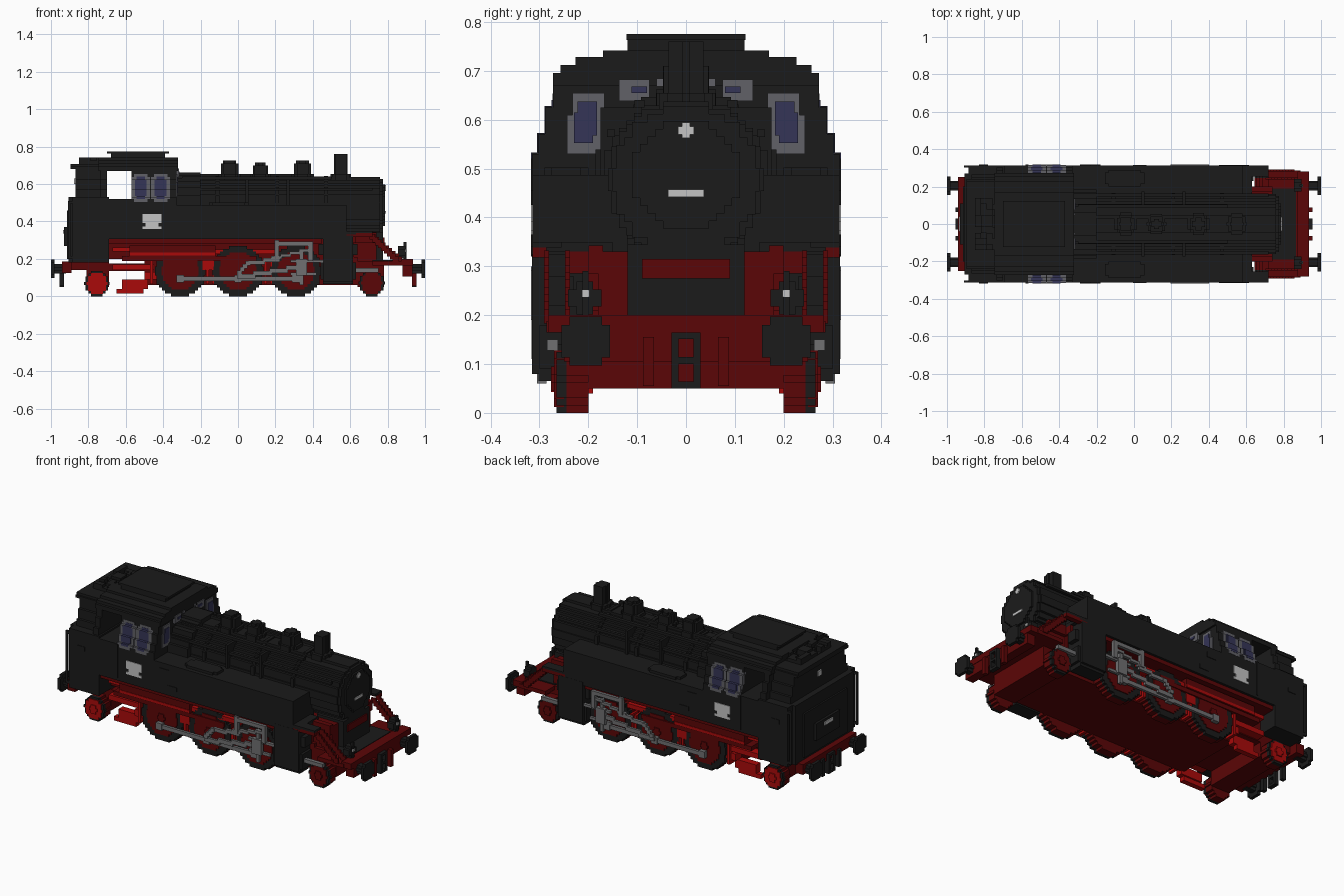
import bpy, bmesh, math, random

if "Cube" in bpy.data.objects:
    bpy.data.objects.remove(bpy.data.objects["Cube"])

STEP = 0.0155  # size of one block
WIDE = 0.314   # half width of cab and tanks
random.seed(4)


def material(name, r, g, b):
    m = bpy.data.materials.new(name)
    m.diffuse_color = (r, g, b, 1)
    m.use_nodes = True
    bsdf = m.node_tree.nodes["Principled BSDF"]
    bsdf.inputs["Base Color"].default_value = (r, g, b, 1)
    bsdf.inputs["Roughness"].default_value = 0.8
    return m


BLACK = material("black paint", 0.0108, 0.0108, 0.0108)
RED = material("bright red", 0.40, 0.003, 0.003)
DARK_RED = material("dark red", 0.105, 0.0018, 0.002)
STEEL = material("steel grey", 0.16, 0.16, 0.165)
FRAME = material("window frame grey", 0.12, 0.12, 0.135)
GLASS = material("blue glass", 0.035, 0.035, 0.095)
WHITE = material("pale plate", 0.55, 0.55, 0.55)


def finish(name, bm, mat, mirror):
    bmesh.ops.recalc_face_normals(bm, faces=bm.faces)
    me = bpy.data.meshes.new(name)
    bm.to_mesh(me)
    bm.free()
    me.materials.append(mat)
    ob = bpy.data.objects.new(name, me)
    bpy.context.collection.objects.link(ob)
    if mirror:
        mod = ob.modifiers.new("both sides", "MIRROR")
        mod.use_axis = (False, True, False)
        mod.use_mirror_merge = False


def boxes(name, mat, *items, mirror=False):
    """Each item is x0, x1, y0, y1, z0, z1."""
    bm = bmesh.new()
    for x0, x1, y0, y1, z0, z1 in items:
        for v in bmesh.ops.create_cube(bm, size=1)["verts"]:
            v.co = (x1 if v.co.x > 0 else x0, y1 if v.co.y > 0 else y0, z1 if v.co.z > 0 else z0)
    finish(name, bm, mat, mirror)


def stack(name, mat, rows, axis, a, b, centre=(0, 0), mirror=False):
    """Extrude a stepped outline; rows are (half width, low, high)."""
    right = [p for h, lo, hi in rows for p in ((h, lo), (h, hi))]
    outline = right + [(-u, v) for u, v in reversed(right)]
    bm = bmesh.new()
    place = {"X": lambda u, v, t: (t, u, v), "Y": lambda u, v, t: (u, t, v), "Z": lambda u, v, t: (u, v, t)}[axis]
    face = bm.faces.new([bm.verts.new(place(u + centre[0], v + centre[1], a)) for u, v in outline])
    new = bmesh.ops.extrude_face_region(bm, geom=[face])["geom"]
    bmesh.ops.translate(bm, vec=place(0, 0, b - a), verts=[g for g in new if isinstance(g, bmesh.types.BMVert)])
    finish(name, bm, mat, mirror)


def disc(name, mat, r, axis, a, b, centre, mirror=False):
    """Round part cut into block-sized steps."""
    n = max(3, round(2 * r / STEP))
    s = 2 * r / n
    rows = []
    for i in range(n):
        v = -r + (i + 0.5) * s
        h = min(r, max(1, round(math.sqrt(max(0, r * r - v * v)) / s + 0.1)) * s)
        if rows and abs(rows[-1][0] - h) < 1e-6:
            rows[-1] = (h, rows[-1][1], v + s / 2)
        else:
            rows.append((h, v - s / 2, v + s / 2))
    stack(name, mat, rows, axis, a, b, centre, mirror)


def stair(p, q, y0, y1, t):
    """Boxes stepping from p to q in the x-z plane."""
    n = max(1, math.ceil(min(abs(q[0] - p[0]), abs(q[1] - p[1])) / STEP))
    out = []
    for i in range(n):
        z = p[1] + (q[1] - p[1]) * (i + 0.5) / n
        xa, xb = (p[0] + (q[0] - p[0]) * k / n for k in (i, i + 1))
        hz = max(t / 2, abs(q[1] - p[1]) / n / 2)
        out.append((min(xa, xb) - t / 4, max(xa, xb) + t / 4, y0, y1, z - hz, z + hz))
    return out


# Cab, bunker and roof
CAB = [(WIDE, 0.485, 0.53), (0.302, 0.53, 0.57), (0.287, 0.57, 0.625), (0.272, 0.625, 0.68)]
ROOF = [(0.272, 0.67, 0.695), (0.257, 0.695, 0.712), (0.226, 0.712, 0.728), (0.17, 0.728, 0.742)]
boxes("bunker_body", BLACK, (-0.885, -0.69, -WIDE, WIDE, 0.18, 0.53), (-0.905, -0.88, -0.27, 0.27, 0.18, 0.53))
boxes("cab_lower_body", BLACK, (-0.69, -0.33, -WIDE, WIDE, 0.305, 0.52))
stack("cab_front_section", BLACK, CAB, "X", -0.57, -0.33)
stack("cab_rear_pillar", BLACK, CAB[1:], "X", -0.735, -0.70)
stack("bunker_upper_section", BLACK, [(h - 0.037, lo, hi) for h, lo, hi in CAB[1:]], "X", -0.87, -0.73)
stack("cab_roof", BLACK, ROOF, "X", -0.745, -0.32)
stack("bunker_rim", BLACK, [(0.24, 0.68, 0.694), (0.23, 0.694, 0.708)], "X", -0.895, -0.745)
boxes("roof_hatch", BLACK, (-0.68, -0.39, -0.12, 0.12, 0.74, 0.765), (-0.70, -0.37, -0.122, 0.122, 0.763, 0.775))
boxes("coal_heap", BLACK, *[(x, x + 0.031, y, y + 0.031, 0.69, 0.742 - random.choice((0, 1, 2)) * STEP)
                            for x in (-0.85, -0.819, -0.788, -0.757) for y in [-0.14 + 0.031 * k for k in range(9)]])
boxes("bunker_rear_panel", BLACK, (-0.915, -0.9, -0.2, 0.2, 0.2, 0.46), (-0.93, -0.9, -0.11, 0.11, 0.27, 0.37))
boxes("bunker_hand_rails", BLACK, (-0.908, -0.896, 0.302, WIDE, 0.2, 0.51), (-0.908, -0.88, 0.302, WIDE, 0.2, 0.215),
      (-0.908, -0.88, 0.302, WIDE, 0.495, 0.51), mirror=True)
boxes("cab_steps", BLACK, (-0.83, -0.78, 0.31, 0.3175, 0.42, 0.445), (-0.29, -0.23, 0.31, 0.3175, 0.425, 0.455),
      (-0.58, -0.565, 0.31, 0.3175, 0.32, 0.52), (-0.24, -0.18, 0.31, 0.3175, 0.34, 0.365), mirror=True)
boxes("rear_lamp", WHITE, (-0.878, -0.866, -0.015, 0.015, 0.6, 0.63))
boxes("rear_plate", WHITE, (-0.936, -0.93, -0.04, 0.04, 0.335, 0.355))
boxes("side_number_plate", WHITE, (-0.51, -0.41, 0.31, 0.3175, 0.392, 0.44),
      (-0.495, -0.425, 0.31, 0.3175, 0.374, 0.392), (-0.51, -0.41, 0.31, 0.3175, 0.36, 0.374), mirror=True)


# Side windows follow the stepped cab wall
def window(name, mat, cx, half, z0, z1, out):
    rows = [(h, max(lo, z0), min(hi, z1)) for h, lo, hi in CAB]
    boxes(name, mat, *[(cx - half, cx + half, h - 0.018, h + out, lo, hi + out) for h, lo, hi in rows if hi > lo],
          mirror=True)


for i, cx in enumerate((-0.52, -0.414)):
    window(f"side_window_frame_{i}", FRAME, cx, 0.036, 0.503, 0.652, 0.0015)
    window(f"side_window_frame_wide_{i}", FRAME, cx, 0.05, 0.52, 0.637, 0.001)
    window(f"side_window_glass_{i}", GLASS, cx, 0.022, 0.52, 0.637, 0.003)
    window(f"side_window_glass_wide_{i}", GLASS, cx, 0.032, 0.537, 0.62, 0.0025)

# Cab front windows
boxes("front_window_frame", FRAME, (-0.331, -0.324, 0.167, 0.232, 0.545, 0.655),
      (-0.331, -0.324, 0.175, 0.243, 0.53, 0.61), mirror=True)
boxes("front_window_glass", GLASS, (-0.331, -0.320, 0.182, 0.222, 0.568, 0.637),
      (-0.331, -0.320, 0.19, 0.229, 0.552, 0.615), mirror=True)
boxes("upper_window_frame", FRAME, (-0.331, -0.316, 0.075, 0.137, 0.638, 0.682),
      (-0.331, -0.316, 0.045, 0.06, 0.668, 0.684), mirror=True)
boxes("upper_window_glass", GLASS, (-0.331, -0.312, 0.08, 0.112, 0.655, 0.668), mirror=True)

# Side tanks with filler hatches
boxes("side_tank", BLACK, (-0.34, 0.58, 0.12, WIDE, 0.305, 0.487), mirror=True)
stack("tank_hatch", BLACK, [(0.085, -0.045, -0.03), (0.105, -0.03, 0.03), (0.085, 0.03, 0.045)],
      "Z", 0.48, 0.502, (-0.05, 0.245), mirror=True)

# Boiler and smokebox
disc("boiler", BLACK, 0.16, "X", -0.34, 0.76, (0, 0.477))
disc("firebox_shoulder", BLACK, 0.185, "X", -0.34, -0.2, (0, 0.477))
for i, x in enumerate((-0.12, 0.2, 0.46)):
    disc(f"boiler_band_{i}", BLACK, 0.167, "X", x, x + 0.02, (0, 0.477))
disc("smokebox_ring", BLACK, 0.15, "X", 0.75, 0.775, (0, 0.477))
disc("smokebox_door", BLACK, 0.11, "X", 0.77, 0.787, (0, 0.487))
boxes("top_lamp", WHITE, (0.78, 0.792, -0.016, 0.016, 0.57, 0.586), (0.78, 0.792, -0.008, 0.008, 0.562, 0.594))
boxes("door_plate", WHITE, (0.78, 0.792, -0.037, 0.037, 0.442, 0.457))
boxes("boiler_pipes", BLACK, (-0.33, 0.72, 0.145, 0.162, 0.565, 0.58), (-0.3, 0.5, 0.085, 0.105, 0.625, 0.64),
      (0.04, 0.055, 0.08, 0.175, 0.48, 0.625), (0.26, 0.275, 0.08, 0.175, 0.48, 0.625), mirror=True)
boxes("top_pipe", BLACK, (-0.33, 0.3, 0.03, 0.045, 0.64, 0.655))

# Domes and chimney
for name, x, r, top in (("steam_dome", -0.045, 0.047, 0.725), ("valve_dome", 0.12, 0.04, 0.715),
                        ("sand_dome", 0.345, 0.046, 0.725)):
    disc(name, BLACK, r, "Z", 0.6, top - 0.015, (x, 0))
    disc(name + "_cap", BLACK, r - 0.012, "Z", 0.7, top, (x, 0))
    disc(name + "_base", BLACK, r + 0.014, "Z", 0.6, 0.655, (x, 0))
disc("chimney", BLACK, 0.036, "Z", 0.6, 0.76, (0.55, 0))
disc("chimney_base", BLACK, 0.055, "Z", 0.6, 0.655, (0.55, 0))

# Red underframe
boxes("main_frame", DARK_RED, (-0.69, 0.62, -0.2, 0.2, 0.2, 0.31), (-0.5, 0.64, -0.2, 0.2, 0.06, 0.21),
      (0.6, 0.74, -0.18, 0.18, 0.18, 0.33))
boxes("truck_frames", DARK_RED, (-0.81, -0.69, -0.2, 0.2, 0.05, 0.19), (0.64, 0.78, -0.2, 0.2, 0.05, 0.18),
      (-0.69, -0.49, -0.2, 0.2, 0.135, 0.175), (-0.9, -0.8, -0.2, 0.2, 0.14, 0.185))
boxes("air_tank", DARK_RED, (-0.58, -0.12, 0.19, 0.28, 0.215, 0.272), mirror=True)
boxes("frame_boxes", RED, (-0.58, -0.12, 0.19, 0.283, 0.218, 0.235), (-0.67, -0.5, 0.19, 0.25, 0.24, 0.262),
      (-0.67, -0.45, 0.19, 0.25, 0.14, 0.17), (-0.5, -0.43, 0.19, 0.25, 0.09, 0.13),
      (-0.19, -0.13, 0.19, 0.268, 0.14, 0.2), (-0.12, 0.2, 0.19, 0.265, 0.225, 0.25), mirror=True)
boxes("frame_ledge", DARK_RED, (-0.69, 0.45, 0.19, 0.3, 0.282, 0.305), (-0.62, 0.1, 0.19, 0.275, 0.19, 0.215), mirror=True)
boxes("ash_pan_steps", RED, (-0.65, -0.505, 0.2, 0.23, 0.015, 0.04), (-0.62, -0.48, 0.19, 0.23, 0.04, 0.09), mirror=True)
boxes("spring_hangers", RED, *[(x, x + 0.016, 0.2, 0.264, 0.065, 0.19) for x in (-0.47, -0.17, -0.14, 0.14, 0.17)],
      mirror=True)

# Wheels: dark flange, black tyre, red centre
for name, x, r in (("rear_truck_wheel", -0.755, 0.068), ("driver_rear", -0.31, 0.135), ("driver_middle", 0.0, 0.135),
                   ("driver_front", 0.31, 0.135), ("front_truck_wheel", 0.715, 0.07)):
    small = r < 0.1
    disc(name + "_flange", DARK_RED, r, "Y", 0.2, 0.245, (x, r), True)
    disc(name + "_tyre", BLACK, r, "Y", 0.245, 0.265, (x, r), True)
    disc(name + "_centre", RED if x < -0.5 else DARK_RED, r - (0.012 if small else 0.035), "Y", 0.25, 0.27, (x, r), True)
    disc(name + "_hub", RED if x < -0.5 else DARK_RED, 0.025, "Y", 0.25, 0.276, (x, r), True)

# Cylinders and rods
stack("cylinder", BLACK, [(0.042, 0.065, 0.08), (0.055, 0.08, 0.325)], "X", 0.455, 0.615, (0.26, 0), True)
boxes("cylinder_ends", BLACK, (0.44, 0.63, 0.215, 0.3, 0.09, 0.18), (0.43, 0.64, 0.23, 0.29, 0.22, 0.28), mirror=True)
boxes("tail_rod", STEEL, (0.63, 0.75, 0.262, 0.284, 0.128, 0.15), mirror=True)
boxes("coupling_rod", STEEL, (-0.33, 0.33, 0.278, 0.294, 0.083, 0.106),
      *[(x - 0.02, x + 0.02, 0.274, 0.298, 0.075, 0.115) for x in (-0.31, 0.0, 0.31)], mirror=True)
boxes("connecting_rod", STEEL, *stair((0.0, 0.1), (0.35, 0.16), 0.294, 0.308, 0.024),
      (0.28, 0.46, 0.29, 0.308, 0.18, 0.195), (0.28, 0.42, 0.285, 0.3, 0.11, 0.126),
      (0.31, 0.37, 0.29, 0.316, 0.11, 0.2), mirror=True)
boxes("valve_gear", STEEL, *stair((0.0, 0.12), (0.06, 0.185), 0.3, 0.316, 0.022),
      *stair((0.06, 0.175), (0.22, 0.2), 0.295, 0.312, 0.02), *stair((0.18, 0.2), (0.38, 0.25), 0.295, 0.312, 0.016),
      (0.195, 0.22, 0.295, 0.317, 0.2, 0.3), (0.2, 0.4, 0.298, 0.317, 0.27, 0.292),
      (0.375, 0.4, 0.295, 0.317, 0.19, 0.29), (0.33, 0.35, 0.285, 0.305, 0.06, 0.25), mirror=True)

# Front end: saddle, deck, braces and buffer beam
boxes("smokebox_saddle", BLACK, (0.6, 0.775, -0.12, 0.12, 0.19, 0.345))
boxes("saddle_panel", DARK_RED, (0.77, 0.782, -0.09, 0.09, 0.275, 0.315))
boxes("front_running_board", BLACK, (0.57, 0.72, 0.255, WIDE, 0.338, 0.35), (0.57, 0.63, 0.15, WIDE, 0.33, 0.35), mirror=True)
boxes("front_board_edge", DARK_RED, (0.57, 0.74, 0.17, 0.2, 0.285, 0.342), (0.57, 0.72, 0.285, WIDE, 0.318, 0.338),
      (0.57, 0.63, 0.18, 0.24, 0.285, 0.33), mirror=True)
boxes("front_braces", DARK_RED, *stair((0.71, 0.325), (0.87, 0.19), 0.237, 0.248, 0.03),
      *stair((0.71, 0.325), (0.85, 0.19), 0.28, 0.291, 0.03), mirror=True)
boxes("front_deck", DARK_RED, (0.72, 0.89, -0.285, 0.285, 0.165, 0.188), (0.62, 0.73, -0.2, 0.2, 0.165, 0.188))
boxes("deck_plate", BLACK, (0.72, 0.865, -0.19, 0.19, 0.185, 0.194))
boxes("front_buffer_beam", DARK_RED, (0.875, 0.935, -0.282, 0.282, 0.165, 0.2), (0.88, 0.932, -0.25, 0.25, 0.105, 0.17))
boxes("rear_buffer_beam", DARK_RED, (-0.94, -0.89, -0.25, 0.25, 0.125, 0.185))
boxes("lamp_posts", BLACK, (0.885, 0.9, 0.2, 0.212, 0.19, 0.29), mirror=True)
disc("front_lamp", BLACK, 0.034, "X", 0.855, 0.895, (0.207, 0.235), True)
boxes("front_lamp_glass", WHITE, (0.894, 0.903, 0.197, 0.213, 0.237, 0.251), mirror=True)

# Buffers, couplers and hoses on both ends
for end, s in (("front", 1), ("rear", -1)):
    disc(end + "_buffer_shaft", BLACK, 0.025, "X", s * 0.92, s * 0.985, (0.205, 0.147), True)
    disc(end + "_buffer_plate", BLACK, 0.05, "X", s * 0.982, s, (0.205, 0.147), True)
    xa, xb = sorted((s * 0.93, s * 0.955))
    boxes(end + "_coupler", BLACK, (xa, xb, -0.03, -0.015, 0.05, 0.165), (xa, xb, 0.015, 0.03, 0.05, 0.165),
          *[(xa, xb, -0.03, 0.03, z, z + 0.014) for z in (0.05, 0.1, 0.151)])
    boxes(end + "_hoses", BLACK if s < 0 else DARK_RED, (xa, xb, 0.065, 0.088, 0.055, 0.155), mirror=True)
